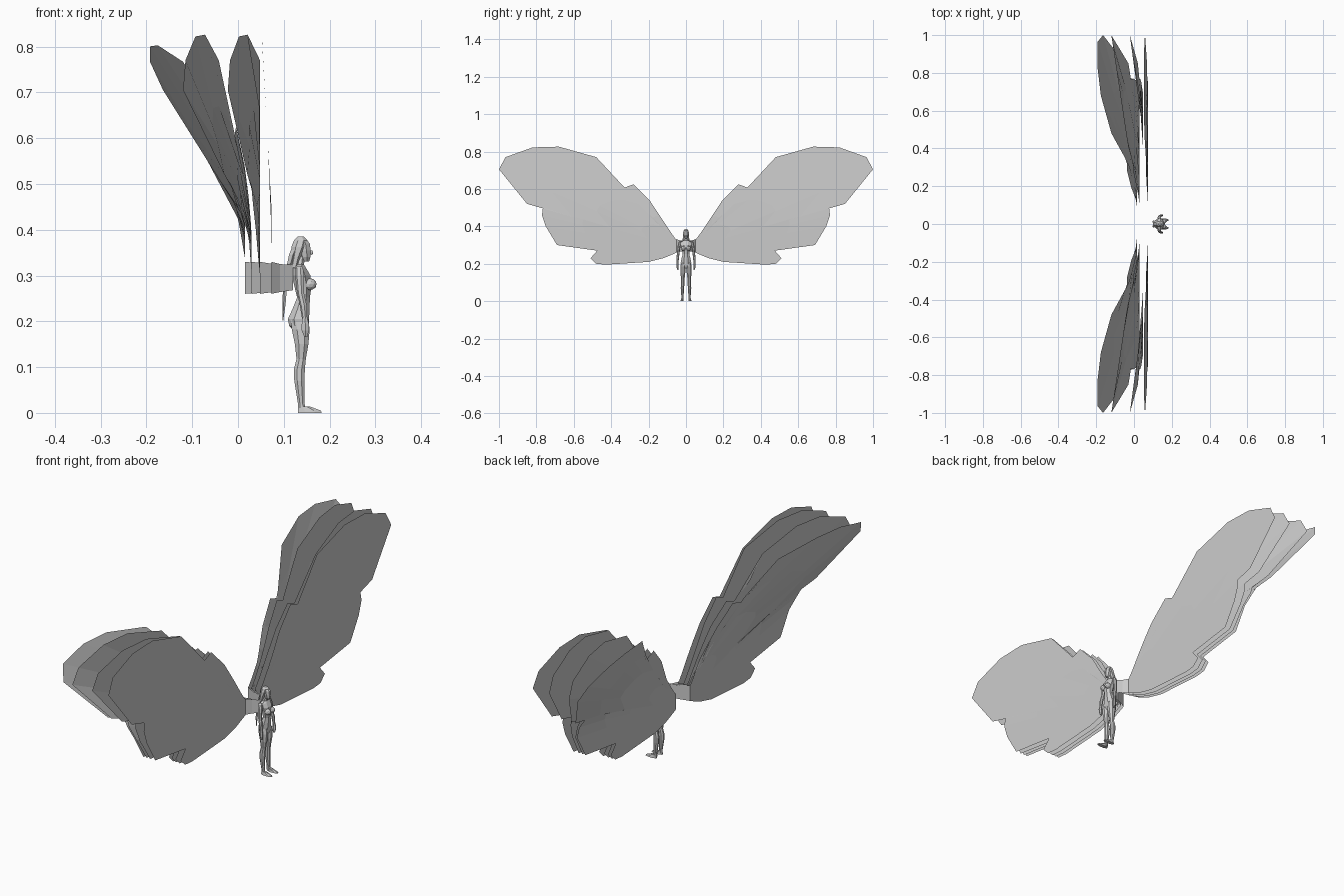
import bpy, bmesh, math
from mathutils import Vector

grey = bpy.data.materials.new("light grey")
grey.diffuse_color = (0.6, 0.6, 0.6, 1)


def finish(name, bm, closed=True):
    if closed:
        bmesh.ops.recalc_face_normals(bm, faces=bm.faces)
    me = bpy.data.meshes.new(name)
    bm.to_mesh(me)
    bm.free()
    me.materials.append(grey)
    ob = bpy.data.objects.new(name, me)
    bpy.context.collection.objects.link(ob)
    return ob


def loft(name, rings, sides=8):
    """Closed skin through horizontal ovals (x, y, z, rx, ry)."""
    bm = bmesh.new()
    loops = []
    for x, y, z, rx, ry in rings:
        loops.append([bm.verts.new((x + rx * math.cos(a), y + ry * math.sin(a), z))
                      for a in (2 * math.pi * (i + .5) / sides for i in range(sides))])
    for a, b in zip(loops, loops[1:]):
        for i in range(sides):
            j = (i + 1) % sides
            bm.faces.new((a[i], a[j], b[j], b[i]))
    bm.faces.new(loops[0][::-1])
    bm.faces.new(loops[-1])
    return finish(name, bm)


def ball(name, centre, radii):
    bm = bmesh.new()
    bmesh.ops.create_icosphere(bm, subdivisions=2, radius=1)
    for v in bm.verts:
        v.co = Vector(c + r * q for c, r, q in zip(centre, radii, v.co))
    return finish(name, bm)


def clamp(t, low=0):
    return min(1, max(low, t))


# Wing sheets: shared side outline (y, z), fanned backwards towards the tip
OUTLINE = [(.06, .255), (.12, .23), (.20, .21), (.43, .195), (.48, .20), (.51, .23),
           (.475, .27), (.69, .30), (.75, .40), (.77, .46), (.765, .50), (.85, .52),
           (1.0, .705), (.965, .77), (.82, .822), (.68, .826), (.48, .77), (.41, .675),
           (.335, .605), (.28, .625), (.195, .54), (.18, .51), (.135, .41), (.07, .34)]


def sheet_x(k, y, z):
    """Depth of sheet k (0 is the foremost)."""
    if k == 0:
        return .073 - .021 * clamp((z - .45) / .37)
    if k == 1:
        return .048 - .135 * max(0, y - .48) * clamp((z - .3) / .4)
    if k == 2:
        return .03 - .15 * y * clamp((z - .38) / .3)
    return .015 - .207 * clamp((z - .42) / .33) * clamp(.65 + 1.35 * (y - .48), .4)


def wing_sheet(k, side):
    bm = bmesh.new()
    n = len(OUTLINE)
    # root strip from the back, then rings scaled out to the edge
    rows = []
    for y, lo, hi, b in ((.015, .268, .323, 0), (.032, .264, .325, .6), (.05, .26, .33, 1)):
        row = []
        for i in range(n):
            z = lo + (hi - lo) * i / (n - 1)
            x = .12 * (1 - b) + sheet_x(k, y, z) * b
            row.append(bm.verts.new((x, side * y, z)))
        rows.append(row)
    for s in (.2, .45, .7, 1):
        row = []
        for i, (oy, oz) in enumerate(OUTLINE):
            rz = .26 + .07 * i / (n - 1)
            y, z = .05 + (oy - .05) * s, rz + (oz - rz) * s
            x = sheet_x(k, y, z)
            if k == 3 and z > .76:
                z -= (z - .76) * .35
            row.append(bm.verts.new((x, side * y, z)))
        rows.append(row)
    for a, b in zip(rows, rows[1:]):
        for i in range(n - 1):
            f = (a[i], b[i], b[i + 1], a[i + 1])
            bm.faces.new(f if side > 0 else f[::-1])
    finish(f"wing_sheet_{k + 1}_{'left' if side > 0 else 'right'}", bm, closed=False)


for side in (1, -1):
    for k in range(4):
        wing_sheet(k, side)

# Torso, neck and head (facing +x)
loft("torso", [(.137, 0, .175, .012, .012), (.133, 0, .19, .023, .029), (.132, 0, .205, .025, .031),
               (.138, 0, .228, .020, .026), (.143, 0, .252, .015, .019), (.142, 0, .275, .020, .024),
               (.138, 0, .300, .022, .031), (.134, 0, .316, .016, .030), (.135, 0, .324, .010, .014),
               (.138, 0, .345, .009, .009)])
loft("head", [(.148, 0, .331, .008, .006), (.146, 0, .340, .013, .011), (.143, 0, .355, .017, .014),
              (.141, 0, .370, .017, .014), (.139, 0, .380, .010, .009)])
ball("nose", (.160, 0, .350), (.004, .003, .005))

# Long hair swept down the back, with loose ends
loft("hair_cap", [(.122, 0, .318, .010, .017), (.127, 0, .340, .012, .018), (.133, 0, .362, .018, .018),
                  (.137, 0, .377, .016, .014), (.137, 0, .385, .007, .007)])
loft("hair_back", [(.103, 0, .295, .003, .012), (.112, 0, .315, .008, .018),
                   (.120, 0, .345, .010, .017), (.130, 0, .370, .010, .012)], 6)

for side, tag in ((1, "left"), (-1, "right")):
    ball("breast_" + tag, (.157, side * .014, .281), (.015, .012, .013))
    loft("hair_lock_" + tag, [(.098, side * .010, .202, .001, .002), (.101, side * .013, .240, .004, .005),
                              (.104, side * .012, .290, .005, .006), (.114, side * .010, .325, .005, .007)], 5)
    # Legs and flat feet
    loft("leg_" + tag, [(.139, side * .019, .006, .009, .007), (.138, side * .019, .022, .008, .006),
                        (.134, side * .019, .070, .012, .010), (.134, side * .018, .095, .013, .010),
                        (.138, side * .017, .118, .011, .010), (.139, side * .017, .150, .016, .014),
                        (.137, side * .016, .182, .021, .015), (.134, side * .015, .205, .021, .013)])
    loft("foot_" + tag, [(.157, side * .021, 0, .028, .009), (.156, side * .021, .005, .027, .008),
                         (.145, side * .020, .014, .013, .007)])
    # Arms hanging at the sides, with hands
    loft("arm_" + tag, [(.146, side * .045, .205, .006, .005), (.143, side * .044, .235, .008, .007),
                        (.137, side * .041, .262, .008, .007), (.135, side * .036, .300, .010, .008),
                        (.134, side * .032, .316, .009, .007), (.134, side * .029, .321, .005, .004)], 7)
    loft("hand_" + tag, [(.148, side * .043, .166, .004, .003), (.147, side * .045, .180, .009, .005),
                         (.147, side * .046, .194, .009, .005), (.146, side * .045, .208, .006, .005)], 6)
